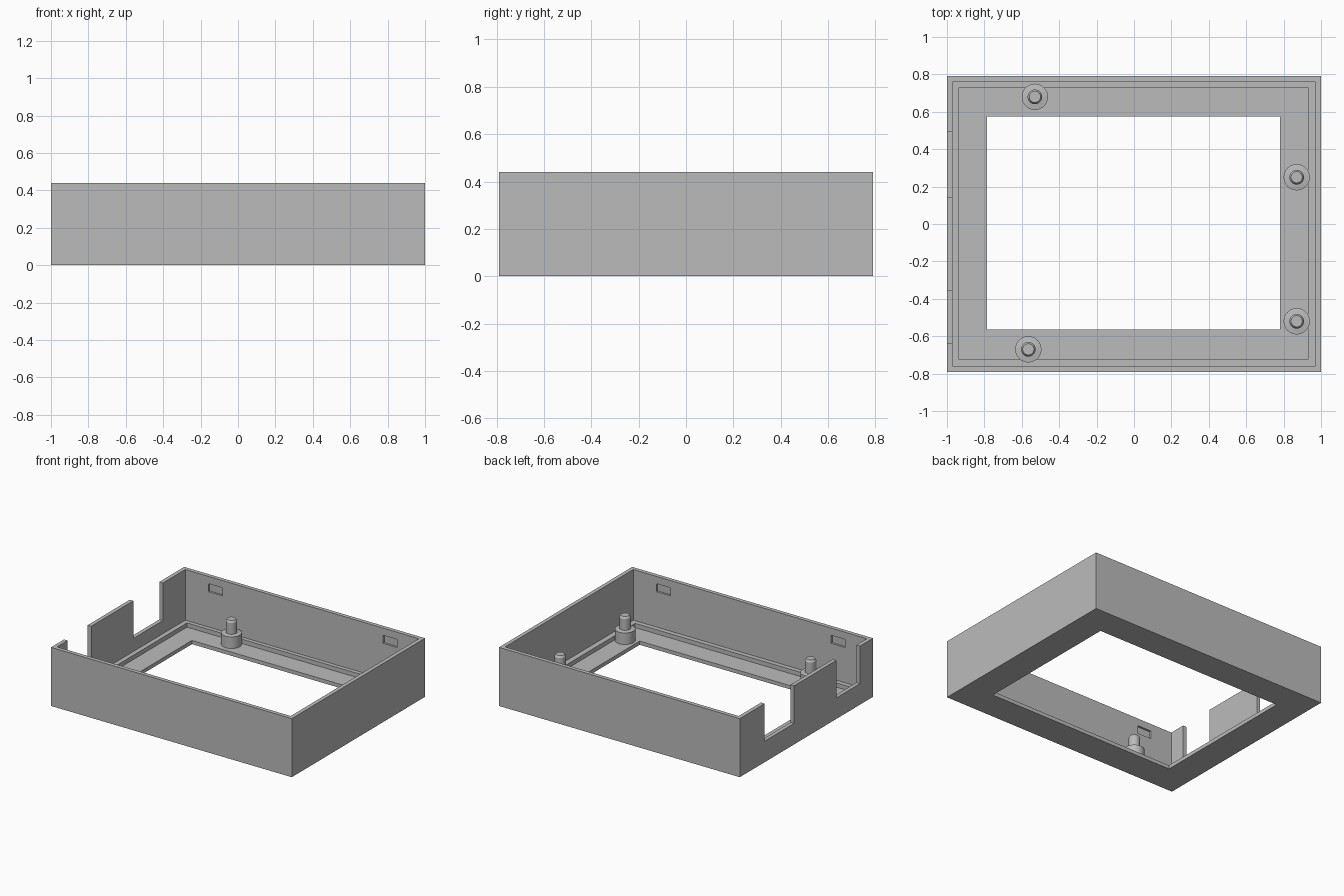
import bpy
import bmesh
import math

if "Cube" in bpy.data.objects:
    bpy.data.objects.remove(bpy.data.objects["Cube"])

grey = bpy.data.materials.new("plain grey")
grey.use_nodes = True
colour = (0.5, 0.5, 0.5, 1)
grey.diffuse_color = colour
grey.node_tree.nodes["Principled BSDF"].inputs["Base Color"].default_value = colour


def new_object(name, bm):
    mesh = bpy.data.meshes.new(name)
    bmesh.ops.recalc_face_normals(bm, faces=bm.faces)
    bm.to_mesh(mesh)
    bm.free()
    mesh.materials.append(grey)
    obj = bpy.data.objects.new(name, mesh)
    bpy.context.collection.objects.link(obj)
    return obj


def box(name, x, y, z):
    """Box from (low, high) ranges along each axis."""
    bm = bmesh.new()
    bmesh.ops.create_cube(bm, size=1)
    for v in bm.verts:
        v.co = [r[0] if c < 0 else r[1] for c, r in zip(v.co, (x, y, z))]
    return new_object(name, bm)


def activate(obj):
    bpy.ops.object.select_all(action='DESELECT')
    obj.select_set(True)
    bpy.context.view_layer.objects.active = obj


def cut(target, x, y, z):
    cutter = box("cutter", x, y, z)
    cutter.hide_render = True
    mod = target.modifiers.new("cut", 'BOOLEAN')
    mod.operation = 'DIFFERENCE'
    mod.solver = 'EXACT'
    mod.object = cutter
    activate(target)
    bpy.ops.object.modifier_apply(modifier=mod.name)
    bpy.data.objects.remove(cutter)


def lathe(name, profile, location, steps=48):
    bm = bmesh.new()
    verts = [bm.verts.new((r, 0, z)) for r, z in profile]
    edges = [bm.edges.new(pair) for pair in zip(verts, verts[1:])]
    bmesh.ops.spin(bm, geom=verts + edges, axis=(0, 0, 1), cent=(0, 0, 0),
                   angle=2 * math.pi, steps=steps)
    bmesh.ops.remove_doubles(bm, verts=bm.verts, dist=0.0001)
    obj = new_object(name, bm)
    obj.location = location
    activate(obj)
    bpy.ops.object.shade_smooth_by_angle(angle=math.radians(30))
    return obj


# Open tray with a stepped floor and a large window
WALL_X, WALL_Y, TOP = 1, 0.79, 0.44
FLOOR, LEDGE = 0.028, 0.06
shell = box("case_shell", (-WALL_X, WALL_X), (-WALL_Y, WALL_Y), (0, TOP))
cut(shell, (-0.97, 0.97), (-0.76, 0.76), (LEDGE, 1))
cut(shell, (-0.935, 0.93), (-0.725, 0.73), (FLOOR, 1))
cut(shell, (-0.785, 0.78), (-0.565, 0.575), (-1, 1))

# Connector openings in one side wall
for low, high in ((0.145, 0.495), (-0.635, -0.355)):
    cut(shell, (-1.1, -0.95), (low, high), (0.158, 1))

# Snap recesses on the inside of the two long walls
for side in (-1, 1):
    for x in (-0.72, 0.73):
        x *= side
        cut(shell, (x - 0.058, x + 0.058),
            sorted((side * 0.74, side * 0.775)), (0.325, 0.385))

# Locating posts: wide foot with a chamfered pin
post_profile = [(0, 0.02), (0.07, 0.02), (0.07, 0.115), (0.039, 0.12),
                (0.039, 0.205), (0.03, 0.22), (0, 0.22)]
posts = {"back_post": (-0.53, 0.68), "side_back_post": (0.87, 0.25),
         "side_front_post": (0.87, -0.52), "front_post": (-0.565, -0.67)}
for name, (x, y) in posts.items():
    lathe(name, post_profile, (x, y, 0))
